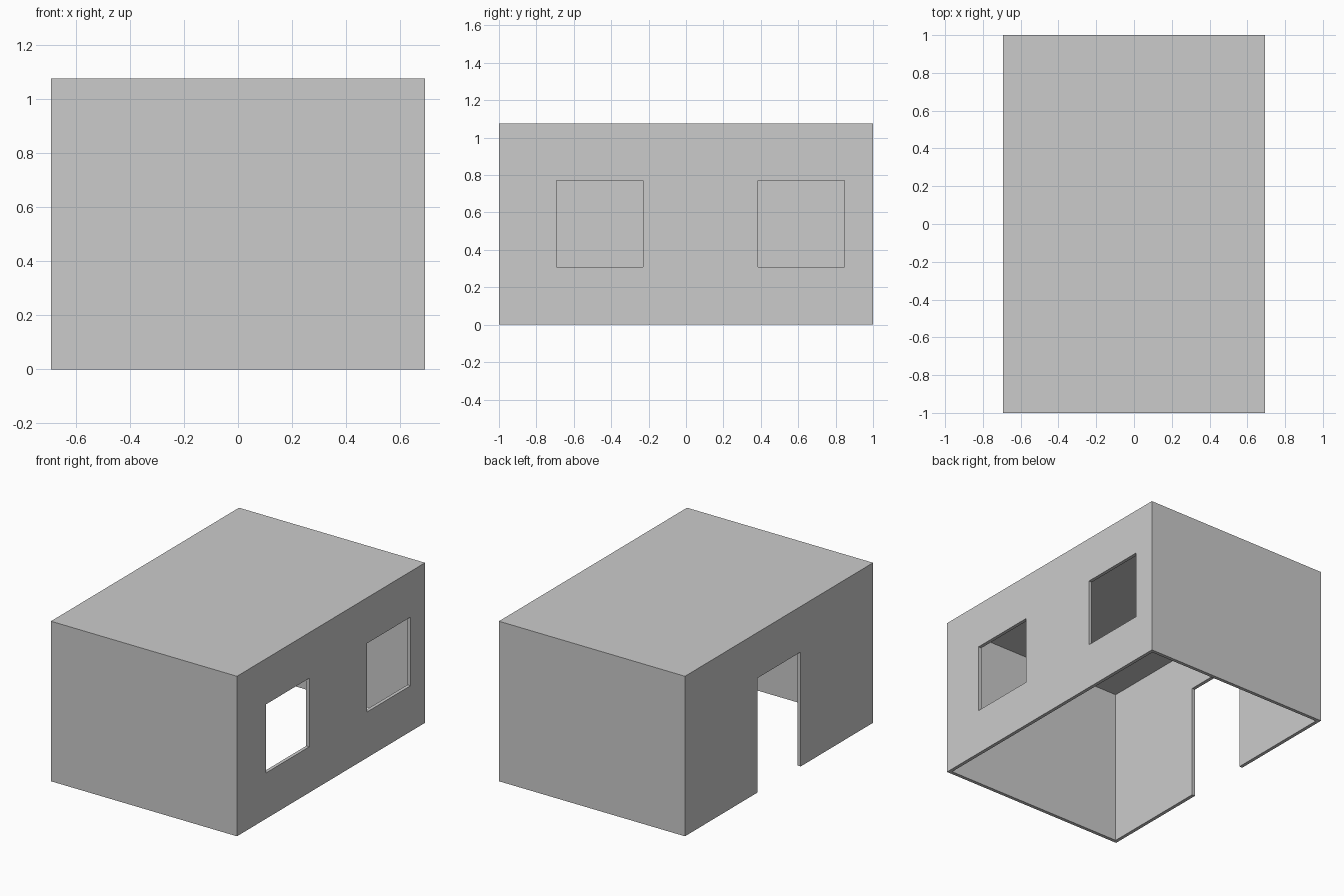
import bpy

if "Cube" in bpy.data.objects:
    bpy.data.objects.remove(bpy.data.objects["Cube"])

W, D, H = 1.385, 2.0, 1.077   # outer size
T = 0.023                     # wall and roof thickness
OPEN = 0.4615                 # width of every opening
TOP = 0.77                    # top edge of every opening


def box(name, x0, x1, y0, y1, z0, z1):
    bpy.ops.mesh.primitive_cube_add(
        size=1, location=((x0 + x1) / 2, (y0 + y1) / 2, (z0 + z1) / 2))
    ob = bpy.context.object
    ob.name = name
    ob.scale = (x1 - x0, y1 - y0, z1 - z0)
    bpy.ops.object.transform_apply(location=True, rotation=False, scale=True)
    return ob


# Building shell
shell = box("building_shell", -W / 2, W / 2, -D / 2, D / 2, 0, H)

# Hollow room, open underneath
cutters = [box("room_cutter", -W / 2 + T, W / 2 - T, -D / 2 + T, D / 2 - T, -0.2, H - T)]

# Two windows in the right wall
for i, y in enumerate((-0.4615, 0.6154)):
    cutters.append(box(f"window_cutter_{i + 1}", W / 2 - 0.1, W / 2 + 0.1,
                       y - OPEN / 2, y + OPEN / 2, TOP - OPEN, TOP))

# Doorway in the left wall, down to the ground
cutters.append(box("door_cutter", -W / 2 - 0.1, -W / 2 + 0.1, -OPEN / 2, OPEN / 2, -0.1, TOP))

# Cut everything out, then discard the cutters
bpy.context.view_layer.objects.active = shell
for c in cutters:
    mod = shell.modifiers.new(c.name, 'BOOLEAN')
    mod.operation = 'DIFFERENCE'
    mod.solver = 'EXACT'
    mod.object = c
    bpy.ops.object.modifier_apply(modifier=mod.name)
    bpy.data.objects.remove(c)
